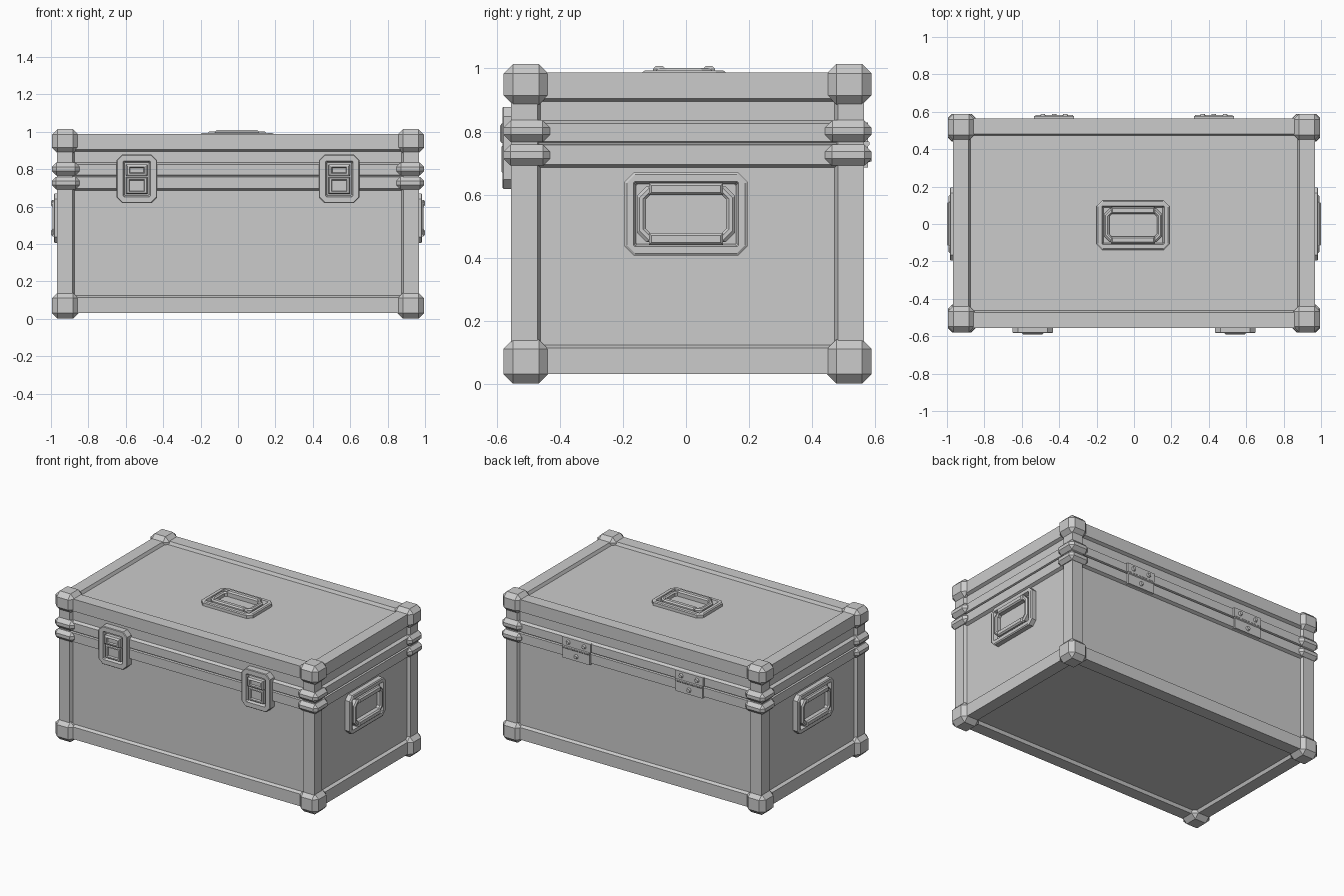
import bpy
import bmesh
from itertools import product
from mathutils import Matrix, Vector

if "Cube" in bpy.data.objects:
    bpy.data.objects.remove(bpy.data.objects["Cube"])

grey = bpy.data.materials.new("case_grey")
grey.use_nodes = True
grey.diffuse_color = (0.6, 0.6, 0.6, 1)
grey.node_tree.nodes["Principled BSDF"].inputs["Base Color"].default_value = (0.6, 0.6, 0.6, 1)

CENTRE = Vector((0, 0.005, 0.509))
HALF = Vector((0.968, 0.56, 0.479))
DEPTH = 0.02
X, Y, Z = Vector((1, 0, 0)), Vector((0, 1, 0)), Vector((0, 0, 1))


def finish(name, bm):
    bmesh.ops.recalc_face_normals(bm, faces=bm.faces)
    mesh = bpy.data.meshes.new(name)
    bm.to_mesh(mesh)
    bm.free()
    mesh.materials.append(grey)
    obj = bpy.data.objects.new(name, mesh)
    bpy.context.collection.objects.link(obj)
    return obj


def facing(origin, u, v):
    """Matrix with local x along u, local y along v, local z outwards."""
    m = Matrix((u, v, u.cross(v))).transposed().to_4x4()
    m.translation = origin
    return m


def outline(hu, hv, cut):
    if not cut:
        return [(-hu, -hv), (hu, -hv), (hu, hv), (-hu, hv)]
    a, b = hu - cut, hv - cut
    return [(-a, -hv), (a, -hv), (hu, -b), (hu, b), (a, hv), (-a, hv), (-hu, b), (-hu, -b)]


def skin(name, rings):
    """Join closed rings of points in order and cap both ends."""
    bm = bmesh.new()
    loops = [[bm.verts.new(p) for p in ring] for ring in rings]
    n = len(loops[0])
    for a, b in zip(loops, loops[1:]):
        for i in range(n):
            j = (i + 1) % n
            bm.faces.new((a[i], a[j], b[j], b[i]))
    bm.faces.new(loops[0])
    bm.faces.new(loops[-1])
    return finish(name, bm)


def loft(name, levels, m, du=0, dv=0):
    """Levels are (half width, half height, corner cut, distance out)."""
    return skin(name, [[m @ Vector((u + du, v + dv, w)) for u, v in outline(hu, hv, cut)]
                       for hu, hv, cut, w in levels])


def bevel_box(name, low, high, width):
    bm = bmesh.new()
    bmesh.ops.create_cube(bm, size=1)
    low, high = Vector(low), Vector(high)
    for v in bm.verts:
        v.co = (low + high) / 2 + v.co * (high - low)
    bmesh.ops.bevel(bm, geom=bm.edges[:], offset=width, segments=1, affect='EDGES')
    return finish(name, bm)


def stud(name, m, radius, low, high, sides=10):
    bm = bmesh.new()
    bmesh.ops.create_cone(bm, cap_ends=True, segments=sides, radius1=radius,
                          radius2=radius * 0.7, depth=high - low,
                          matrix=m @ Matrix.Translation((0, 0, (low + high) / 2)))
    return finish(name, bm)


# Recessed panels
core = HALF - Vector((DEPTH, DEPTH, DEPTH))
loft("panel_body", [(core.x, core.y, 0, -core.z), (core.x, core.y, 0, core.z)],
     Matrix.Translation(CENTRE))

# Edge rails, with a sloped lip down to the panels
w, lip = 0.083, 0.093
profile = [(0, 0), (w, 0), (lip, DEPTH), (lip, lip), (DEPTH, lip), (0, w)]
for axis, s, t in product(range(3), (-1, 1), (-1, 1)):
    i, j = (axis + 1) % 3, (axis + 2) % 3
    ends = []
    for end in (-1, 1):
        ring = []
        for a, b in profile:
            p = CENTRE.copy()
            p[axis] += end * (HALF[axis] - 0.03)
            p[i] += s * (HALF[i] - a)
            p[j] += t * (HALF[j] - b)
            ring.append(p)
        ends.append(ring)
    skin("edge_rail", ends)

# Closing band round the lid seam
band = [(0.685, 0.02), (0.695, 0), (0.757, 0), (0.761, 0.01),
        (0.765, 0.01), (0.769, 0), (0.825, 0), (0.835, 0.02)]
loft("seam_band", [(HALF.x - d, HALF.y - d, 0, z) for z, d in band],
     Matrix.Translation((0, CENTRE.y, 0)))

# Corner caps and seam brackets
for sx, sy in product((-1, 1), (-1, 1)):
    for name, z0, z1, size, cut in (("bottom_cap", 0, 0.14, 0.142, 0.03),
                                    ("top_cap", 0.885, 1.014, 0.142, 0.03),
                                    ("lower_bracket", 0.692, 0.758, 0.148, 0.022),
                                    ("upper_bracket", 0.766, 0.836, 0.148, 0.024)):
        xs = sorted((sx * 0.995, sx * (0.995 - size)))
        ys = sorted((CENTRE.y + sy * 0.584, CENTRE.y + sy * (0.584 - size)))
        bevel_box(name, (xs[0], ys[0], z0), (xs[1], ys[1], z1), cut)


# Recessed handles
def handle(side, m):
    loft(side + "_handle_plate", [(0.195, 0.132, 0.03, -0.004), (0.195, 0.132, 0.03, 0.029),
                                  (0.188, 0.125, 0.027, 0.034), (0.167, 0.103, 0.004, 0.034),
                                  (0.158, 0.095, 0.004, 0.008)], m)
    loft(side + "_handle_bail", [(0.156, 0.088, 0.03, 0.006), (0.156, 0.088, 0.03, 0.034),
                                 (0.148, 0.082, 0.03, 0.042), (0.136, 0.069, 0.02, 0.042),
                                 (0.127, 0.062, 0.015, 0.034), (0.127, 0.062, 0.015, 0.012)], m)
    for sv in (-1, 1):
        loft(side + "_handle_grip", [(0.118, 0.019, 0, 0.012), (0.118, 0.019, 0, 0.04),
                                     (0.11, 0.011, 0, 0.049)], m, dv=sv * 0.079)


handle("left", facing(Vector((0.951, 0, 0.538)), Y, Z))
handle("right", facing(Vector((-0.951, 0, 0.538)), -Y, Z))
handle("top", facing(Vector((-0.005, -0.006, 0.959)), X, Y))

# Front latches
front = CENTRE.y - HALF.y
for x in (-0.541, 0.541):
    m = facing(Vector((x, front, 0.748)), X, Z)
    loft("latch_plate", [(0.108, 0.13, 0.03, -0.022), (0.108, 0.13, 0.03, 0.024),
                         (0.104, 0.126, 0.028, 0.028), (0.074, 0.096, 0.006, 0.028),
                         (0.066, 0.088, 0.006, 0.004)], m)
    loft("latch_hook", [(0.058, 0.031, 0, 0), (0.058, 0.031, 0, 0.03),
                        (0.05, 0.022, 0, 0.036), (0.04, 0.017, 0, 0.036),
                        (0.036, 0.013, 0, 0.026)], m, dv=0.046)
    loft("latch_lever", [(0.058, 0.045, 0, 0), (0.058, 0.045, 0, 0.024),
                         (0.052, 0.04, 0, 0.03), (0.042, 0.032, 0, 0.03),
                         (0.038, 0.028, 0, 0.018)], m, dv=-0.036)

# Back hinges
back = CENTRE.y + HALF.y
for x in (-0.427, 0.427):
    m = facing(Vector((x, back, 0.762)), -X, Z)
    loft("hinge_upper_leaf", [(0.107, 0.031, 0, -0.01), (0.107, 0.031, 0, 0.012)], m, dv=0.036)
    loft("hinge_lower_leaf", [(0.102, 0.036, 0, -0.01), (0.102, 0.036, 0, 0.012)], m, dv=-0.04)
    pin = m @ Matrix(((0, 0, 1, 0), (1, 0, 0, 0), (0, 1, 0, 0.008), (0, 0, 0, 1)))
    loft("hinge_pin", [(0.009, 0.009, 0.005, -0.1), (0.009, 0.009, 0.005, 0.1)], pin)
    for u, v in ((-0.06, 0.038), (0.06, 0.038), (0, -0.045)):
        stud("hinge_screw", m @ Matrix.Translation((u, v, 0)), 0.016, 0.01, 0.024)
